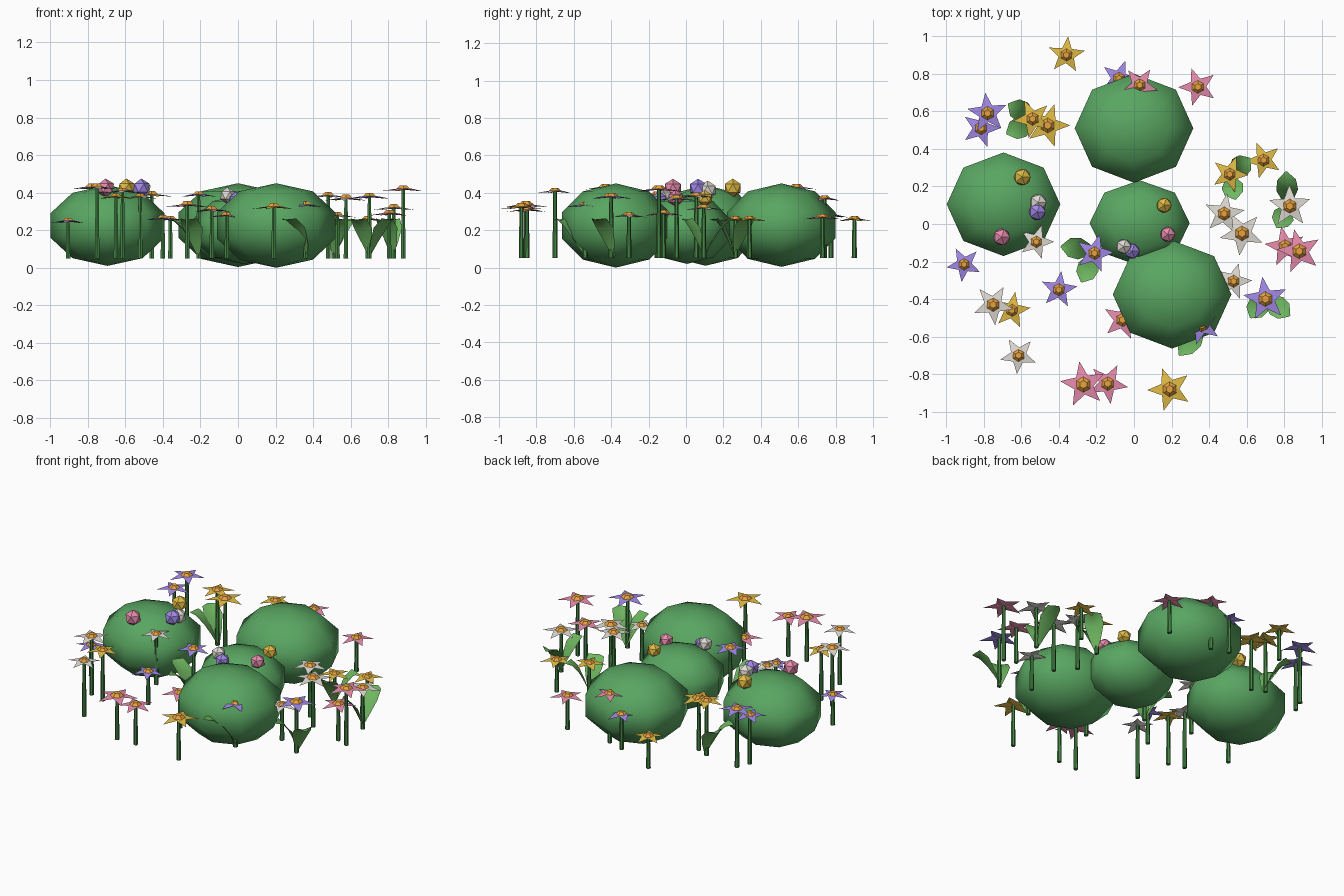
import bpy, bmesh, math, random
from mathutils import Matrix, Vector

if "Cube" in bpy.data.objects:
    bpy.data.objects.remove(bpy.data.objects["Cube"])

random.seed(4)

def material(name, rgb):
    m = bpy.data.materials.new(name)
    m.diffuse_color = (*rgb, 1)
    m.use_nodes = True
    m.node_tree.nodes["Principled BSDF"].inputs["Base Color"].default_value = m.diffuse_color
    return m

BUSH = material("bush_green", (0.10, 0.38, 0.12))
STEM = material("stem_green", (0.06, 0.24, 0.06))
LEAF = material("leaf_green", (0.16, 0.48, 0.12))
HEART = material("orange", (0.80, 0.36, 0.05))
COLOURS = {
    "pink": material("pink", (0.80, 0.26, 0.42)),
    "yellow": material("yellow", (0.75, 0.50, 0.06)),
    "purple": material("purple", (0.36, 0.25, 0.80)),
    "white": material("white", (0.75, 0.71, 0.66)),
}

def finish(bm, name, mat, smooth=False):
    mesh = bpy.data.meshes.new(name)
    for f in bm.faces:
        f.smooth = smooth
    bm.to_mesh(mesh)
    bm.free()
    mesh.materials.append(mat)
    ob = bpy.data.objects.new(name, mesh)
    bpy.context.collection.objects.link(ob)
    return ob

# Bushes: squashed low-sided spheres (x, y, z, rx, ry, rz)
for name, x, y, z, rx, ry, rz in [
    ("bush_left", -0.695, 0.105, 0.225, 0.318, 0.29, 0.215),
    ("bush_back", 0.0, 0.51, 0.227, 0.332, 0.305, 0.223),
    ("bush_middle", 0.03, 0.005, 0.205, 0.28, 0.24, 0.185),
    ("bush_front", 0.203, -0.375, 0.225, 0.332, 0.303, 0.225),
]:
    bm = bmesh.new()
    mat = Matrix.Translation((x, y, z)) @ Matrix.Diagonal((rx, ry, rz, 1))
    bmesh.ops.create_uvsphere(bm, u_segments=8, v_segments=5, radius=1, matrix=mat)
    finish(bm, name, BUSH, True)

# Round buds resting on the bushes
BUDS = [
    ("pink", -0.705, -0.07, 0.425), ("yellow", -0.595, 0.25, 0.425),
    ("purple", -0.515, 0.065, 0.425), ("white", -0.51, 0.115, 0.415),
    ("yellow", 0.16, 0.10, 0.37), ("pink", 0.18, -0.055, 0.37),
    ("white", -0.055, -0.12, 0.385), ("purple", -0.01, -0.145, 0.36),
]
for i, (colour, x, y, z) in enumerate(BUDS):
    bm = bmesh.new()
    r = 0.05 if i < 4 else 0.045
    bmesh.ops.create_icosphere(bm, subdivisions=1, radius=r,
                               matrix=Matrix.Translation((x, y, z)))
    finish(bm, "bud_%d" % (i + 1), COLOURS[colour])

# Flowers: colour, x, y, blossom height, radius
FLOWERS = [
    ("yellow", -0.36, 0.90, 0.26, 0.10), ("pink", 0.34, 0.73, 0.27, 0.105),
    ("purple", -0.08, 0.775, 0.28, 0.10), ("pink", 0.03, 0.74, 0.37, 0.10),
    ("purple", -0.78, 0.59, 0.43, 0.11), ("purple", -0.815, 0.51, 0.37, 0.105),
    ("yellow", -0.54, 0.56, 0.41, 0.105), ("yellow", -0.46, 0.525, 0.39, 0.12),
    ("white", -0.75, -0.43, 0.43, 0.11), ("yellow", -0.65, -0.46, 0.38, 0.10),
    ("white", -0.615, -0.70, 0.41, 0.10), ("pink", -0.27, -0.855, 0.335, 0.125),
    ("pink", -0.14, -0.85, 0.31, 0.11), ("yellow", 0.19, -0.88, 0.325, 0.12),
    ("pink", -0.06, -0.51, 0.28, 0.11), ("purple", -0.905, -0.215, 0.25, 0.095),
    ("purple", -0.40, -0.35, 0.265, 0.10), ("purple", -0.21, -0.155, 0.39, 0.105),
    ("white", -0.52, -0.095, 0.38, 0.095), ("yellow", 0.51, 0.265, 0.26, 0.10),
    ("yellow", 0.69, 0.34, 0.26, 0.10), ("white", 0.48, 0.055, 0.385, 0.11),
    ("white", 0.575, -0.05, 0.37, 0.12), ("white", 0.83, 0.095, 0.32, 0.115),
    ("pink", 0.805, -0.12, 0.29, 0.11), ("pink", 0.88, -0.145, 0.42, 0.12),
    ("white", 0.53, -0.305, 0.28, 0.10), ("purple", 0.70, -0.40, 0.38, 0.12),
    ("purple", 0.36, -0.54, 0.335, 0.105),
]
stems, hearts = bmesh.new(), bmesh.new()
petals = {c: bmesh.new() for c in COLOURS}

def cone(bm, x, y, z, r1, r2, h, sides):
    bmesh.ops.create_cone(bm, cap_ends=True, segments=sides, radius1=r1, radius2=r2,
                          depth=h, matrix=Matrix.Translation((x, y, z + h / 2)))

for colour, x, y, z, r in FLOWERS:
    base = 0.05
    cone(stems, x, y, base, 0.014, 0.010, z - base, 6)
    cone(hearts, x, y, z, r * 0.34, r * 0.17, r * 0.16, 6)
    # Thin five-pointed star, slightly raised in the middle
    bm = petals[colour]
    start = random.uniform(0, math.tau)
    ring = []
    for k in range(10):
        a = start + k * math.tau / 10
        d, dz = (r, -0.012) if k % 2 == 0 else (r * 0.43, 0)
        ring.append(Vector((x + d * math.cos(a), y + d * math.sin(a), z + dz)))
    rim = [bm.verts.new(p) for p in ring]
    top = bm.verts.new((x, y, z + 0.006))
    low = bm.verts.new((x, y, z - 0.004))
    for k in range(10):
        n = (k + 1) % 10
        bm.faces.new((top, rim[k], rim[n]))
        bm.faces.new((low, rim[n], rim[k]))

finish(stems, "flower_stems", STEM)
finish(hearts, "flower_centres", HEART)
for c, bm in petals.items():
    finish(bm, c + "_petals", COLOURS[c])

# Leaves: base x, y and tip x, y; each curves upward and outward
LEAVES = [
    (0.51, 0.26, 0.62, 0.35), (0.51, 0.26, 0.54, 0.13),
    (0.82, 0.10, 0.81, 0.28), (0.83, 0.10, 0.76, -0.02),
    (-0.21, -0.14, -0.39, -0.12), (-0.21, -0.16, -0.28, -0.31),
    (0.70, -0.38, 0.62, -0.50), (0.70, -0.39, 0.83, -0.49),
    (0.37, -0.54, 0.24, -0.70), (-0.53, 0.56, -0.67, 0.64),
    (-0.53, 0.55, -0.68, 0.48),
]
bm = bmesh.new()
PROFILE = [(0, 0.006, 0.06), (0.2, 0.035, 0.13), (0.45, 0.058, 0.20),
           (0.75, 0.05, 0.25), (1, 0.004, 0.255)]
for bx, by, tx, ty in LEAVES:
    a, b = Vector((bx, by, 0)), Vector((tx, ty, 0))
    d = (b - a).normalized()
    side = Vector((-d.y, d.x, 0))
    rows = []
    for t, w, z in PROFILE:
        p = a.lerp(b, t) + Vector((0, 0, z))
        rows.append([bm.verts.new(p + side * w * s + Vector((0, 0, abs(s) * w * 0.25)))
                     for s in (-1, 0, 1)])
    for r0, r1 in zip(rows, rows[1:]):
        for k in (0, 1):
            bm.faces.new((r0[k], r1[k], r1[k + 1], r0[k + 1]))
bmesh.ops.recalc_face_normals(bm, faces=bm.faces)
finish(bm, "leaves", LEAF, True)
